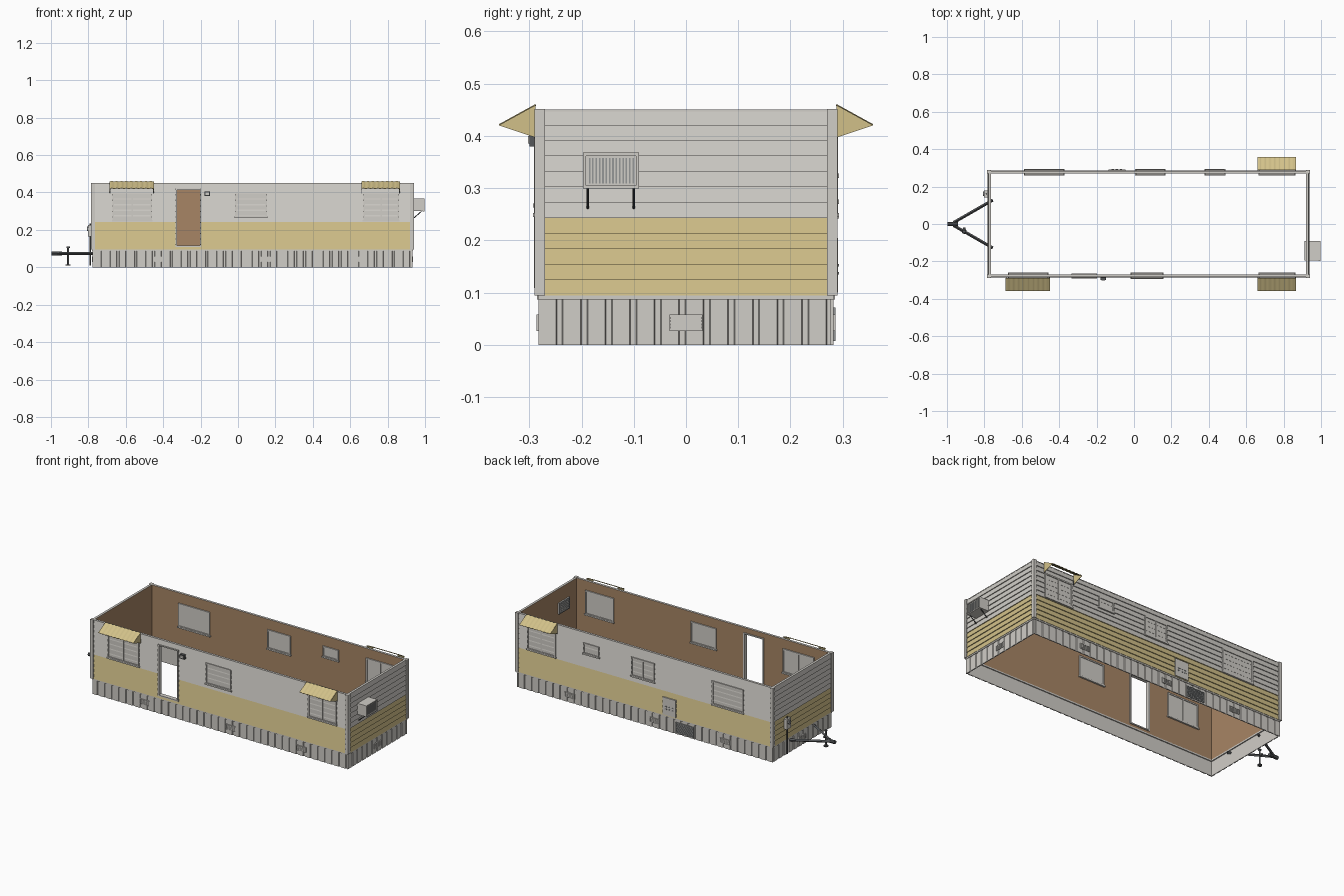
import bpy, bmesh
from mathutils import Vector

cube = bpy.data.objects.get("Cube")
if cube:
    bpy.data.objects.remove(cube, do_unlink=True)


def material(name, rgb):
    m = bpy.data.materials.new(name)
    m.use_nodes = True
    m.diffuse_color = (*rgb, 1)
    m.node_tree.nodes["Principled BSDF"].inputs["Base Color"].default_value = (*rgb, 1)
    return m


GREY = material("pale grey", (0.63, 0.61, 0.57))
YELLOW = material("straw yellow", (0.64, 0.53, 0.25))
BROWN = material("wood brown", (0.39, 0.235, 0.13))
DARK = material("dark metal", (0.09, 0.095, 0.10))
MID = material("mid grey", (0.30, 0.31, 0.31))

# Each side maps (along, outward, up) to world space
SIDES = {
    "front": lambda u, o, z: (u, -0.282 - o, z),
    "back": lambda u, o, z: (u, 0.282 + o, z),
    "right": lambda u, o, z: (0.932 + o, u, z),
    "left": lambda u, o, z: (-0.777 - o, u, z),
}
ENDS = {"front": (-0.777, 0.932), "back": (-0.777, 0.932),
        "right": (-0.282, 0.282), "left": (-0.282, 0.282)}
WALL_BOTTOM, WALL_TOP, LAPS, YELLOW_LAPS = 0.095, 0.45, 12, 5
LAP = (WALL_TOP - WALL_BOTTOM) / LAPS
THICK = 0.012


def finish(name, bm, mats):
    bmesh.ops.recalc_face_normals(bm, faces=bm.faces)
    me = bpy.data.meshes.new(name)
    bm.to_mesh(me)
    bm.free()
    for m in mats:
        me.materials.append(m)
    ob = bpy.data.objects.new(name, me)
    bpy.context.collection.objects.link(ob)
    return ob


def boxes(name, mat, side, items):
    """Boxes given as (u0, u1, out0, out1, z0, z1) joined in one part."""
    bm = bmesh.new()
    for u0, u1, o0, o1, z0, z1 in items:
        v = [bm.verts.new(SIDES[side](u, o, z))
             for u in (u0, u1) for o in (o0, o1) for z in (z0, z1)]
        for f in ((0, 1, 3, 2), (4, 6, 7, 5), (0, 4, 5, 1),
                  (2, 3, 7, 6), (0, 2, 6, 4), (1, 5, 7, 3)):
            bm.faces.new([v[i] for i in f])
    return finish(name, bm, [mat])


def prism(bm, ring0, ring1):
    a, b = [[bm.verts.new(p) for p in r] for r in (ring0, ring1)]
    n = len(a)
    quads = [bm.faces.new((a[i], a[(i + 1) % n], b[(i + 1) % n], b[i])) for i in range(n)]
    return quads, [bm.faces.new(a), bm.faces.new(b)]


def wall(name, side, u0, u1, z0=WALL_BOTTOM, z1=WALL_TOP):
    """Lap siding outside, brown panelling inside."""
    prof = [(-THICK, z1), (-THICK, z0)]
    colours = [BROWN, GREY]
    for i in range(LAPS):
        low = WALL_BOTTOM + i * LAP
        a, b = max(low, z0), min(low + LAP, z1)
        if b - a > 0.0005:
            prof += [(0.005 * (1 - (z - low) / LAP), z) for z in (a, b)]
            colours += [YELLOW if i < YELLOW_LAPS else GREY] * 2
    bm = bmesh.new()
    place = SIDES[side]
    quads, _ = prism(bm, [place(u0, o, z) for o, z in prof], [place(u1, o, z) for o, z in prof])
    mats = [GREY, YELLOW, BROWN]
    for f, c in zip(quads, colours):
        f.material_index = mats.index(c)
    return finish(name, bm, mats)


def skirt(side):
    """Vertically ribbed panel around the base."""
    u0, u1 = ENDS[side]
    n = round((u1 - u0) / 0.047)
    step = (u1 - u0) / n
    outline = [(u1, -0.006), (u0, -0.006)]
    for i in range(n):
        a = u0 + i * step
        outline += [(a, 0), (a + step * 0.7, 0), (a + step * 0.74, -0.004), (a + step * 0.96, -0.004)]
    outline.append((u1, 0))
    bm = bmesh.new()
    place = SIDES[side]
    prism(bm, [place(u, o, 0) for u, o in outline], [place(u, o, 0.092) for u, o in outline])
    finish(side + "_skirt", bm, [GREY])


def rods(name, mat, items, sides=12):
    bm = bmesh.new()
    for p, q, r in items:
        p, q = Vector(p), Vector(q)
        m = (q - p).to_track_quat("Z", "Y").to_matrix().to_4x4()
        m.translation = (p + q) / 2
        bmesh.ops.create_cone(bm, cap_ends=True, segments=sides, radius1=r, radius2=r,
                              depth=(q - p).length, matrix=m)
    return finish(name, bm, [mat])


def frame(u0, u1, z0, z1, w, o0, o1):
    return [(u0, u0 + w, o0, o1, z0, z1), (u1 - w, u1, o0, o1, z0, z1),
            (u0, u1, o0, o1, z0, z0 + w), (u0, u1, o0, o1, z1 - w, z1)]


# Walls, split around the open doorway
D0, D1, DZ0, DZ1 = -0.33, -0.20, 0.112, 0.418
wall("front_wall_left_of_door", "front", -0.777, D0)
wall("front_wall_right_of_door", "front", D1, 0.932)
wall("front_wall_over_door", "front", D0, D1, DZ1, WALL_TOP)
wall("front_wall_door_sill", "front", D0, D1, WALL_BOTTOM, DZ0)
for s in ("back", "right", "left"):
    wall(s + "_wall", s, *ENDS[s])
boxes("door_frame", GREY, "front", frame(D0 - 0.003, D1 + 0.003, DZ0 - 0.003, DZ1 + 0.003, 0.007, -0.017, 0.009))

# Skirts, base rails and top rails
for s, (u0, u1) in ENDS.items():
    skirt(s)
    boxes(s + "_base_rail", GREY, s, [(u0, u1, -THICK, 0.003, 0.087, 0.096)])
    boxes(s + "_top_rail", GREY, s, [(u0, u1, -THICK, 0.002, 0.447, 0.451)])

# Corner trims wrap both faces of each corner
for s in ("front", "back"):
    u0, u1 = ENDS[s]
    for end, a, b in (("left", u0 - 0.008, u0 + 0.012), ("right", u1 - 0.012, u1 + 0.008)):
        boxes(f"{s}_{end}_corner_trim", GREY, s, [(a, b, -0.012, 0.008, WALL_BOTTOM, 0.452)])


# Windows, seen from inside and outside
def window(name, side, u0, u1, z0, z1, split):
    boxes(name + "_glass", GREY, side, [(u0, u1, -0.015, 0.004, z0, z1)])
    parts = frame(u0, u1, z0, z1, 0.008, -0.019, 0.009)
    if split:
        mid = (u0 + u1) / 2
        parts.append((mid - 0.004, mid + 0.004, -0.018, 0.008, z0, z1))
    boxes(name + "_frame", GREY, side, parts)
    boxes(name + "_sill", GREY, side, [(u0 - 0.004, u1 + 0.004, -0.022, 0.011, z0 - 0.005, z0 + 0.003)])


window("front_bedroom_window", "front", -0.67, -0.46, 0.25, 0.395, True)
window("front_middle_window", "front", -0.015, 0.155, 0.268, 0.395, False)
window("front_end_window", "front", 0.67, 0.86, 0.25, 0.395, True)
window("back_large_window", "back", -0.585, -0.375, 0.247, 0.39, False)
window("back_middle_window", "back", 0.01, 0.165, 0.275, 0.39, True)
window("back_small_window", "back", 0.38, 0.485, 0.325, 0.39, False)
window("back_end_window", "back", 0.67, 0.86, 0.25, 0.395, True)


# Awnings with a ribbed slope and triangular cheeks
def awning(name, side, u0, u1):
    place = SIDES[side]
    bm = bmesh.new()
    n = round((u1 - u0) / 0.0065)
    rows = []
    for i in range(n + 1):
        u = u0 + (u1 - u0) * i / n
        lift = 0.002 if i % 4 in (1, 2) else 0
        rows.append([bm.verts.new(place(u, 0.006, 0.458 + lift)),
                     bm.verts.new(place(u, 0.075, 0.42 + lift))])
    for a, b in zip(rows, rows[1:]):
        bm.faces.new((a[0], b[0], b[1], a[1]))
    for u in (u0, u1):
        bm.faces.new([bm.verts.new(place(u, o, z))
                      for o, z in ((0.006, 0.458), (0.075, 0.42), (0.006, 0.397))])
    ob = finish(name, bm, [YELLOW])
    mod = ob.modifiers.new("thickness", "SOLIDIFY")
    mod.thickness = 0.002
    mod.offset = 0
    boxes(name + "_brackets", DARK, side,
          [(u - 0.002, u + 0.002, 0.004, 0.009, 0.395, 0.42) for u in (u0 + 0.002, u1 - 0.002)])


awning("front_bedroom_awning", "front", -0.685, -0.45)
awning("front_end_awning", "front", 0.66, 0.865)
awning("back_end_awning", "back", 0.66, 0.865)


# Louvred vents in the skirts and a service panel above
def louvre(name, side, u0, u1, z0, z1, slats, mat=GREY):
    boxes(name + "_back", mat, side, [(u0, u1, -0.004, 0.001, z0, z1)])
    parts = frame(u0, u1, z0, z1, 0.003, 0, 0.004)
    h = (z1 - z0) / slats
    parts += [(u0, u1, 0, 0.003, z0 + (i + 0.3) * h, z0 + (i + 0.7) * h) for i in range(slats)]
    boxes(name + "_slats", mat, side, parts)


for side, spots in (("front", (-0.425, 0.15, 0.622)), ("back", (-0.46, 0.01, 0.58)), ("right", (0,)), ("left", (0,))):
    for i, u in enumerate(spots):
        louvre(f"{side}_vent_{i + 1}", side, u - 0.032, u + 0.032, 0.027, 0.058, 5)
louvre("back_access_grille", "back", -0.25, -0.13, 0.008, 0.072, 9, MID)
boxes("back_service_panel", GREY, "back", [(-0.135, -0.045, 0, 0.009, 0.10, 0.205)])
boxes("back_service_panel_slots", MID, "back",
      [(-0.12 + 0.022 * i, -0.107 + 0.022 * i, 0.008, 0.011, z, z + 0.005)
       for i in range(3) for z in (0.135, 0.15)])

# Porch lamp beside the door
boxes("porch_lamp_body", DARK, "front", [(-0.18, -0.15, 0, 0.018, 0.38, 0.406)])
boxes("porch_lamp_lens", GREY, "front", [(-0.174, -0.156, 0.01, 0.02, 0.386, 0.400)])

# Window air conditioner with slatted grille and struts
boxes("cooler_case", GREY, "right", [(-0.195, -0.092, -0.018, 0.06, 0.30, 0.367)])
boxes("cooler_rim", GREY, "right", frame(-0.197, -0.09, 0.299, 0.368, 0.006, 0.055, 0.065))
boxes("cooler_grille", MID, "right",
      [(-0.186 + 0.0064 * i, -0.183 + 0.0064 * i, 0.059, 0.062, 0.309, 0.358) for i in range(14)])
boxes("cooler_inner_grille", MID, "right",
      frame(-0.195, -0.092, 0.30, 0.367, 0.006, -0.021, -0.015)
      + [(-0.19, -0.097, -0.020, -0.017, z / 1000, z / 1000 + 0.004) for z in range(312, 360, 10)])
rods("cooler_struts", DARK, [(SIDES["right"](y, 0.006, 0.262), SIDES["right"](y, 0.05, 0.30), 0.0025)
                             for y in (-0.188, -0.1)], 8)

# Tow hitch: angled beams, coupler and jack
rods("hitch_beams", DARK, [((-0.755, y, 0.073), (-0.965, y * 0.06, 0.073), 0.008) for y in (-0.128, 0.128)], 4)
rods("hitch_coupler", DARK, [((-0.998, 0, 0.073), (-0.94, 0, 0.073), 0.011)], 8)
rods("hitch_jack", DARK, [((-0.908, -0.04, 0.014), (-0.908, -0.04, 0.108), 0.005),
                          ((-0.908, -0.04, 0.01), (-0.908, -0.04, 0.016), 0.013),
                          ((-0.908, -0.04, 0.104), (-0.908, -0.04, 0.11), 0.009),
                          ((-0.908, -0.04, 0.073), (-0.908, -0.02, 0.073), 0.006)])

# Electric meter with its conduit
boxes("meter_box", GREY, "left", [(0.142, 0.18, 0.004, 0.024, 0.165, 0.225)])
rods("meter_dial", MID, [((-0.798, 0.161, 0.205), (-0.808, 0.161, 0.205), 0.012)], 16)
rods("meter_conduit", DARK, [((-0.789, 0.161, 0.01), (-0.789, 0.161, 0.235), 0.004)], 8)
